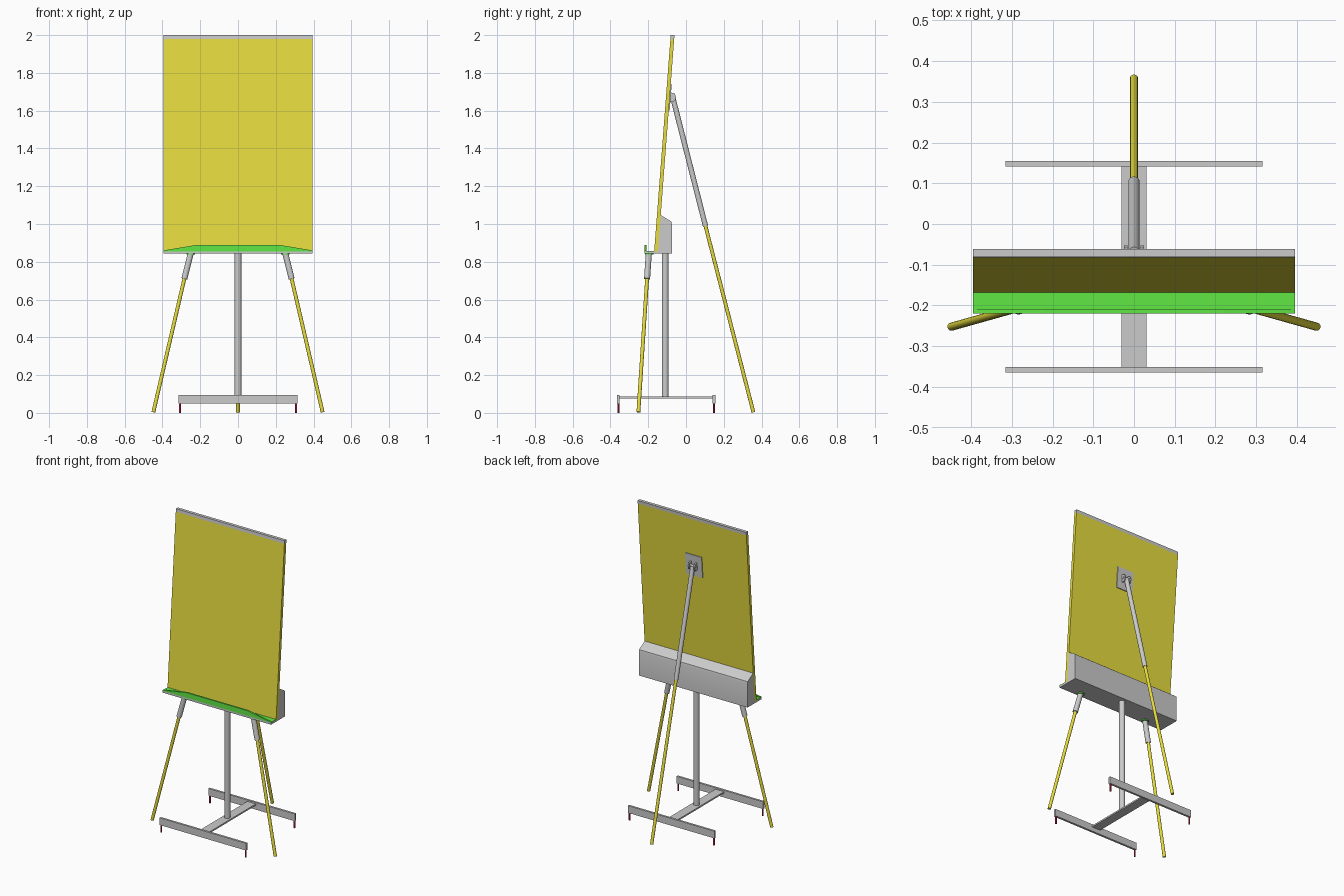
import bpy, bmesh
from mathutils import Vector

if "Cube" in bpy.data.objects:
    bpy.data.objects.remove(bpy.data.objects["Cube"])


def material(name, rgb):
    m = bpy.data.materials.new(name)
    m.diffuse_color = (*rgb, 1)
    m.use_nodes = True
    m.node_tree.nodes["Principled BSDF"].inputs["Base Color"].default_value = m.diffuse_color
    return m


YELLOW = material("yellow", (0.8, 0.72, 0.05))
GREEN = material("green", (0.12, 0.8, 0.06))
RED = material("red", (0.5, 0.02, 0.05))


def finish(name, bm, mat=None, smooth=False):
    bmesh.ops.recalc_face_normals(bm, faces=bm.faces)
    me = bpy.data.meshes.new(name)
    bm.to_mesh(me)
    bm.free()
    ob = bpy.data.objects.new(name, me)
    bpy.context.collection.objects.link(ob)
    if mat:
        me.materials.append(mat)
    if smooth:
        bpy.ops.object.select_all(action='DESELECT')
        ob.select_set(True)
        bpy.context.view_layer.objects.active = ob
        bpy.ops.object.shade_smooth_by_angle()
    return ob


def extrude(name, points, offset, mat=None, smooth=False):
    bm = bmesh.new()
    face = bm.faces.new([bm.verts.new(p) for p in points])
    new = bmesh.ops.extrude_face_region(bm, geom=[face])
    # keep a closed solid with both end caps
    moved = [g for g in new["geom"] if isinstance(g, bmesh.types.BMVert)]
    bmesh.ops.translate(bm, verts=moved, vec=Vector(offset))
    if not face.is_valid:
        bm.faces.new([v for v in bm.verts if v not in moved])
    return finish(name, bm, mat, smooth)


def profile_x(name, yz, x0, x1, mat=None, smooth=False):
    return extrude(name, [(x0, y, z) for y, z in yz], (x1 - x0, 0, 0), mat, smooth)


def box(name, x0, x1, y0, y1, z0, z1, mat=None):
    return profile_x(name, [(y0, z0), (y1, z0), (y1, z1), (y0, z1)], x0, x1, mat)


def rod(name, a, b, r, mat=None, sides=20):
    a, b = Vector(a), Vector(b)
    d = b - a
    bm = bmesh.new()
    bmesh.ops.create_cone(bm, cap_ends=True, segments=sides, radius1=r, radius2=r, depth=d.length)
    bm.transform(d.to_track_quat('Z', 'Y').to_matrix().to_4x4())
    bmesh.ops.translate(bm, verts=bm.verts, vec=(a + b) / 2)
    return finish(name, bm, mat, True)


def front_y(z):
    # front surface of the leaning board
    return -0.168 + (z - 0.86) * 0.087 / 1.14


def slab(z0, z1, near=0.0, far=0.02):
    return [(front_y(z0) + near, z0), (front_y(z0) + far, z0),
            (front_y(z1) + far, z1), (front_y(z1) + near, z1)]


W = 0.395
# leaning board and its top rail
profile_x("board", slab(0.855, 1.98), -W, W, YELLOW)
profile_x("board_top_rail", slab(1.98, 2.0), -W, W)

# rear casing, tray and green lip
casing = profile_x("rear_casing", [(-0.149, 0.853), (-0.075, 0.853), (-0.075, 1.0), (-0.078, 1.012),
                                   (-0.088, 1.02), (-0.135, 1.048)], -W, W, smooth=True)
box("tray", -W, W, -0.22, -0.075, 0.843, 0.855)
box("tray_liner", -W, W, -0.208, -0.166, 0.855, 0.858, GREEN)
extrude("tray_lip", [(x, -0.22, z) for x, z in
                     [(-W, 0.855), (W, 0.855), (W, 0.86), (0.22, 0.889), (-0.22, 0.889), (-W, 0.86)]],
        (0, 0.011, 0), GREEN)

# splayed front legs
for s, side in ((-1, "left"), (1, "right")):
    top, mid, end = (s * 0.25, -0.197, 0.846), (s * 0.284, -0.206, 0.71), (s * 0.448, -0.252, 0.004)
    rod("front_leg_sleeve_" + side, top, mid, 0.016)
    rod("front_leg_" + side, mid, end, 0.010, YELLOW)
    rod("front_leg_socket_" + side, (s * 0.25, -0.195, 0.838), (s * 0.25, -0.195, 0.844), 0.022, GREEN)

# back leg with hinge
rod("back_leg_sleeve", (0, -0.07, 1.67), (0, 0.103, 0.99), 0.014)
rod("back_leg", (0, 0.103, 0.99), (0, 0.357, 0.003), 0.010, YELLOW)
profile_x("hinge_plate", slab(1.6, 1.74, 0.019, 0.025), -0.06, 0.06)
for s, side in ((-1, "left"), (1, "right")):
    profile_x("hinge_lug_" + side, [(-0.09, 1.648), (-0.068, 1.645), (-0.057, 1.655), (-0.053, 1.672),
                                    (-0.059, 1.69), (-0.084, 1.698)], s * 0.016, s * 0.025)
rod("hinge_pin", (-0.028, -0.07, 1.672), (0.028, -0.07, 1.672), 0.008)

# pedestal post and base
rod("post", (0, -0.11, 0.085), (0, -0.11, 0.845), 0.018, sides=32)
box("base_spine", -0.031, 0.031, -0.352, 0.143, 0.077, 0.087)
for y, end in ((-0.358, "front"), (0.148, "back")):
    box("base_bar_" + end, -0.315, 0.315, y - 0.007, y + 0.007, 0.049, 0.096)
    for s, side in ((-1, "left"), (1, "right")):
        rod(f"foot_{end}_{side}", (s * 0.307, y, 0), (s * 0.307, y, 0.05), 0.005, RED, 12)
